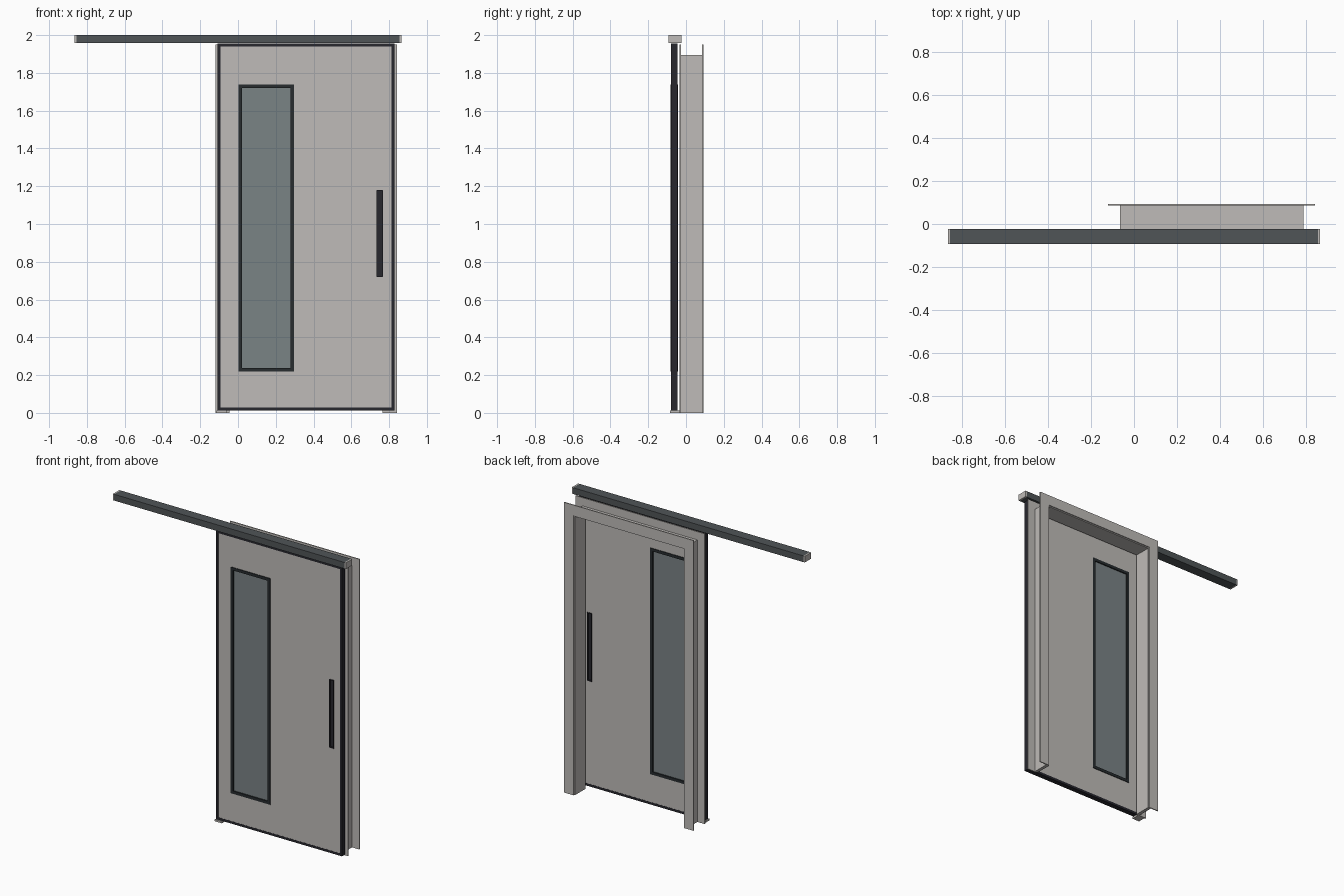
import bpy
import bmesh

cube = bpy.data.objects.get("Cube")
if cube:
    bpy.data.objects.remove(cube, do_unlink=True)


def material(name, r, g, b):
    m = bpy.data.materials.new(name)
    m.use_nodes = True
    m.diffuse_color = (r, g, b, 1)
    m.node_tree.nodes["Principled BSDF"].inputs["Base Color"].default_value = (r, g, b, 1)
    return m


LIGHT = material("warm light grey", 0.52, 0.50, 0.48)
RAIL = material("slate grey", 0.08, 0.09, 0.095)
BLACK = material("dark edging", 0.02, 0.02, 0.027)
TRIM = material("dark window trim", 0.02, 0.025, 0.028)
GLASS = material("grey glass", 0.195, 0.227, 0.235)


def finish(name, bm, mat):
    bmesh.ops.recalc_face_normals(bm, faces=bm.faces)
    mesh = bpy.data.meshes.new(name)
    bm.to_mesh(mesh)
    bm.free()
    mesh.materials.append(mat)
    ob = bpy.data.objects.new(name, mesh)
    bpy.context.collection.objects.link(ob)
    return ob


def box(name, x, y, z, mat):
    """Box from (low, high) pairs on each axis."""
    bm = bmesh.new()
    bmesh.ops.create_cube(bm, size=1)
    for v in bm.verts:
        v.co = [lo if c < 0 else hi for c, (lo, hi) in zip(v.co, (x, y, z))]
    return finish(name, bm, mat)


def frame(name, x, y, z, width, mat, closed=True):
    """Mitred frame; an open frame has no bottom member."""
    def loop(inset):
        low = z[0] + (inset if closed else 0)
        xa, xb, top = x[0] + inset, x[1] - inset, z[1] - inset
        return [bm.verts.new((px, y[0], pz)) for px, pz in
                ((xa, low), (xa, top), (xb, top), (xb, low))]
    bm = bmesh.new()
    outer, inner = loop(0), loop(width)
    for i in range(4 if closed else 3):
        j = (i + 1) % 4
        bm.faces.new((outer[i], outer[j], inner[j], inner[i]))
    new = bmesh.ops.extrude_face_region(bm, geom=bm.faces[:])["geom"]
    for v in new:
        if isinstance(v, bmesh.types.BMVert):
            v.co.y = y[1]
    return finish(name, bm, mat)


def cut(target, cutter):
    """Cut an opening and discard the cutter."""
    cutter.hide_render = True
    mod = target.modifiers.new("opening", 'BOOLEAN')
    mod.operation = 'DIFFERENCE'
    mod.solver = 'EXACT'
    mod.object = cutter
    bpy.context.view_layer.objects.active = target
    bpy.ops.object.modifier_apply(modifier=mod.name)
    bpy.data.objects.remove(cutter, do_unlink=True)


# Sliding rail with end caps
rail_y, rail_z = (-0.092, -0.024), (1.958, 2.0)
box("rail", (-0.856, 0.856), rail_y, rail_z, RAIL)
for side, x in (("right", (-0.866, -0.856)), ("left", (0.856, 0.866))):
    box(side + "_rail_cap", x, rail_y, rail_z, LIGHT)

# Door leaf
door_x, door_y, door_z = (-0.108, 0.828), (-0.079, -0.046), (0.013, 1.955)
edge = 0.016
frame("door_edging", door_x, door_y, door_z, edge, BLACK)
panel = box("door_panel", (door_x[0] + edge, door_x[1] - edge),
            (door_y[0] + 0.001, door_y[1] - 0.001),
            (door_z[0] + edge, door_z[1] - edge), LIGHT)

# Window and recessed pull, both running through the leaf
win_x, win_z = (0.003, 0.297), (0.218, 1.738)
pull_x, pull_z = (0.732, 0.768), (0.72, 1.18)
through = (-0.2, 0.1)
cut(panel, box("window_cutter", win_x, through, win_z, LIGHT))
cut(panel, box("pull_cutter", pull_x, through, pull_z, LIGHT))
frame("window_trim", win_x, (-0.082, -0.043), win_z, 0.019, TRIM)
box("window_glass", (win_x[0] + 0.015, win_x[1] - 0.015), (-0.074, -0.051),
    (win_z[0] + 0.015, win_z[1] - 0.015), GLASS)
frame("pull_rim", pull_x, (-0.081, -0.044), pull_z, 0.005, BLACK)
box("pull_recess", (pull_x[0] + 0.003, pull_x[1] - 0.003), (-0.070, -0.055),
    (pull_z[0] + 0.003, pull_z[1] - 0.003), BLACK)

# Wall opening: lining between two mitred casings
frame("door_lining", (-0.066, 0.788), (-0.028, 0.086), (0, 1.895), 0.022, LIGHT, False)
for side, y in (("front", (-0.034, -0.027)), ("back", (0.085, 0.092))):
    frame(side + "_casing", (-0.12, 0.842), y, (0, 1.95), 0.07, LIGHT, False)

# Floor guide under the door
box("floor_guide", (-0.113, -0.06), (-0.086, -0.034), (0, 0.012), LIGHT)
